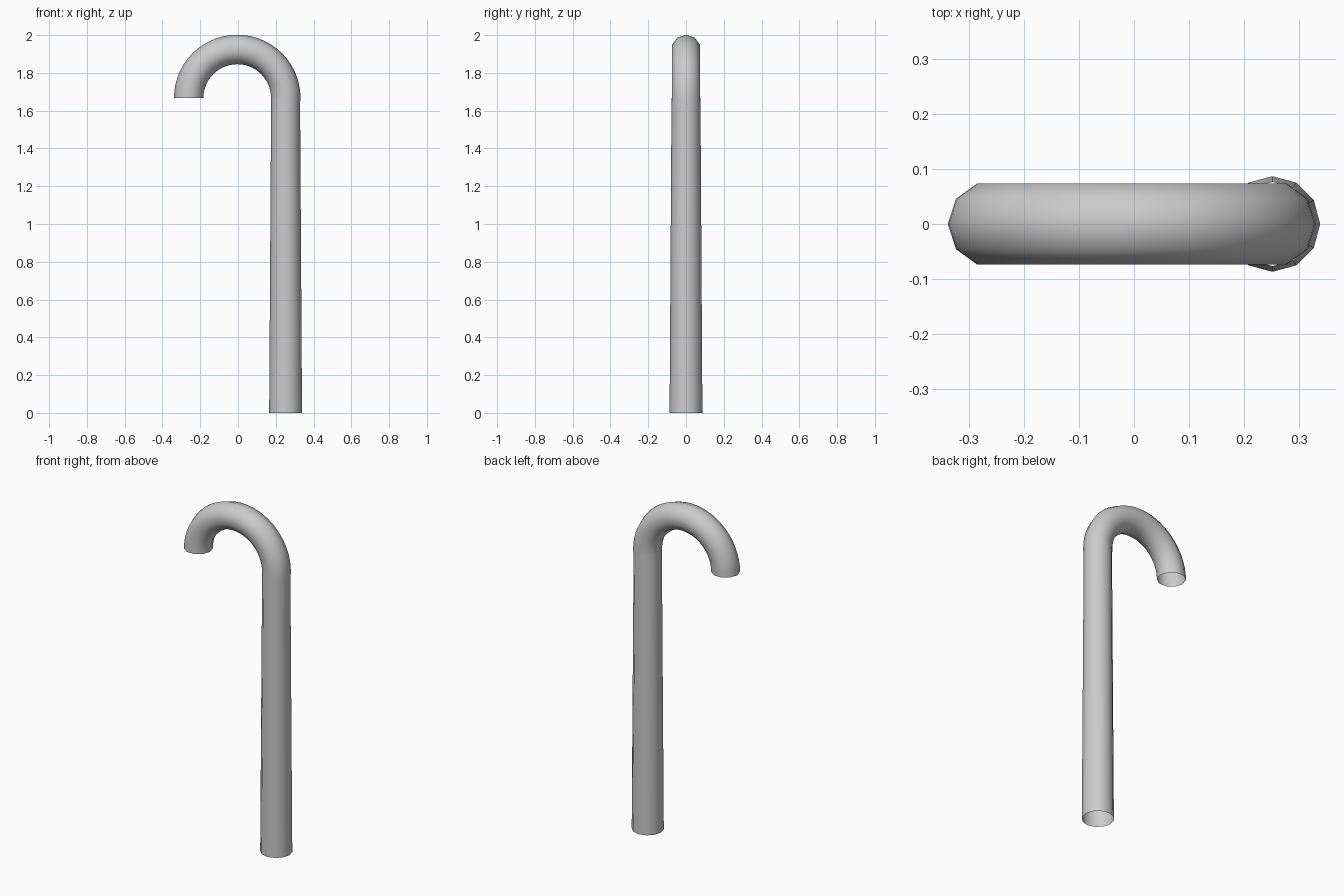
import bpy, bmesh, math
from mathutils import Vector

if "Cube" in bpy.data.objects:
    bpy.data.objects.remove(bpy.data.objects["Cube"])


def tube(name, rings, sides):
    """Open tube; each ring is (centre, radial axis in the xz plane, radius)."""
    bm = bmesh.new()
    loops = []
    for centre, axis, radius in rings:
        loop = []
        for i in range(sides):
            a = 2 * math.pi * i / sides
            offset = axis * math.cos(a) + Vector((0, 1, 0)) * math.sin(a)
            loop.append(bm.verts.new(centre + offset * radius))
        loops.append(loop)
    for low, high in zip(loops, loops[1:]):
        for i in range(sides):
            j = (i + 1) % sides
            bm.faces.new((low[i], low[j], high[j], high[i]))
    for f in bm.faces:
        f.smooth = True
    mesh = bpy.data.meshes.new(name)
    bm.to_mesh(mesh)
    bm.free()
    obj = bpy.data.objects.new(name, mesh)
    bpy.context.collection.objects.link(obj)
    return obj


X = Vector((1, 0, 0))

# Tapered shaft, 12 sides
tube("shaft", [(Vector((0.252, 0, 0)), X, 0.087),
               (Vector((0.252, 0, 1.667)), X, 0.0765)], 12)

# Curved handle, 10 sides, overlapping the top of the shaft slightly
bend, thick, cx, cz = 0.257, 0.078, -0.004, 1.667
rings = [(Vector((cx + bend, 0, 1.65)), X, thick)]
steps = 28
for k in range(steps + 1):
    t = math.pi * k / steps
    d = Vector((math.cos(t), 0, math.sin(t)))
    rings.append((Vector((cx, 0, cz)) + d * bend, d, thick))
tube("handle", rings, 10)
